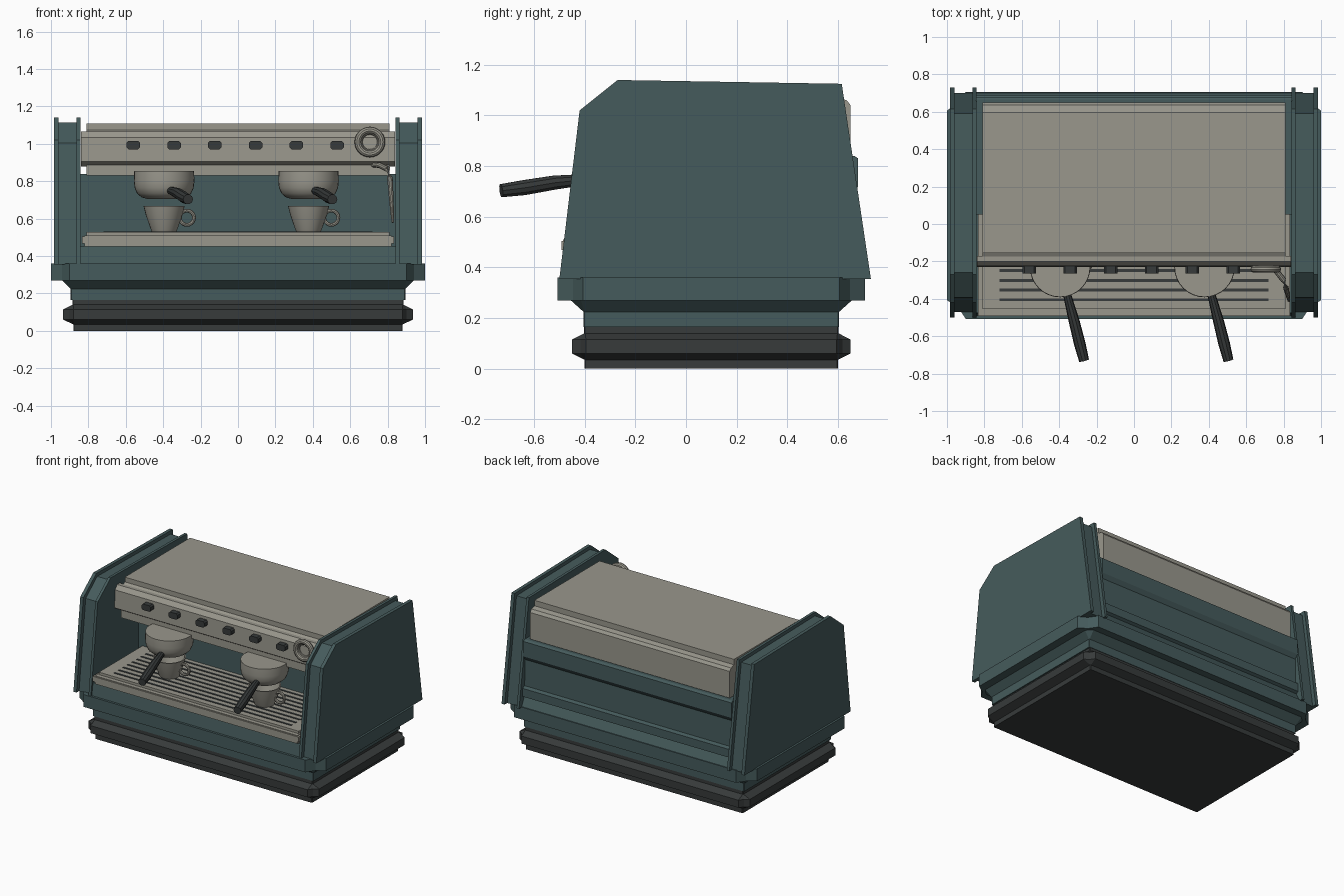
import bpy, bmesh, math
from mathutils import Vector

cube = bpy.data.objects.get("Cube")
if cube:
    bpy.data.objects.remove(cube, do_unlink=True)


def material(name, rgb):
    m = bpy.data.materials.new(name)
    m.use_nodes = True
    m.diffuse_color = (*rgb, 1)
    m.node_tree.nodes["Principled BSDF"].inputs["Base Color"].default_value = (*rgb, 1)
    return m


TEAL = material("dark teal", (0.06, 0.105, 0.107))
GREY = material("warm grey", (0.32, 0.31, 0.265))
BLACK = material("soft black", (0.038, 0.043, 0.043))


def finish(bm, name, mat, smooth=False):
    bmesh.ops.recalc_face_normals(bm, faces=bm.faces)
    mesh = bpy.data.meshes.new(name)
    bm.to_mesh(mesh)
    bm.free()
    ob = bpy.data.objects.new(name, mesh)
    bpy.context.collection.objects.link(ob)
    mesh.materials.append(mat)
    if smooth:
        bpy.ops.object.select_all(action='DESELECT')
        ob.select_set(True)
        bpy.context.view_layer.objects.active = ob
        bpy.ops.object.shade_smooth_by_angle(angle=math.radians(35))
    return ob


def loft(name, rings, mat, smooth=False, caps=True):
    """Skin a list of equal-length closed rings of points."""
    bm = bmesh.new()
    loops = [[bm.verts.new(p) for p in ring] for ring in rings]
    n = len(loops[0])
    for a, b in zip(loops, loops[1:]):
        for i in range(n):
            j = (i + 1) % n
            bm.faces.new((a[i], a[j], b[j], b[i]))
    if caps:
        bm.faces.new(loops[0])
        bm.faces.new(loops[-1])
    return finish(bm, name, mat, smooth)


def extrude_x(name, profile, x0, x1, mat):
    return loft(name, [[(x, y, z) for y, z in profile] for x in (x0, x1)], mat)


def box(name, lo, hi, mat):
    profile = [(lo[1], lo[2]), (hi[1], lo[2]), (hi[1], hi[2]), (lo[1], hi[2])]
    return extrude_x(name, profile, lo[0], hi[0], mat)


def lathe(name, profile, center, mat, sides=32):
    rings = [[(center[0] + r * math.cos(2 * math.pi * i / sides),
               center[1] + r * math.sin(2 * math.pi * i / sides), z)
              for i in range(sides)] for r, z in profile]
    return loft(name, rings, mat, True)


def tube(name, path, radii, mat, sides=10):
    pts = [Vector(p) for p in path]
    rings = []
    for i, p in enumerate(pts):
        d = (pts[min(i + 1, len(pts) - 1)] - pts[max(i - 1, 0)]).normalized()
        u = d.cross(Vector((0, 1, 0) if abs(d.z) > 0.8 else (0, 0, 1))).normalized()
        v = d.cross(u)
        angles = [2 * math.pi * k / sides for k in range(sides)]
        rings.append([p + radii[i] * (u * math.cos(a) + v * math.sin(a)) for a in angles])
    return loft(name, rings, mat, True)


def ring(name, center, major, minor, mat, segs=28, sides=10):
    """Torus facing the front."""
    rings = []
    for i in range(segs + 1):
        a = 2 * math.pi * i / segs
        rings.append([(center[0] + (major + minor * math.cos(b)) * math.cos(a),
                       center[1] + minor * math.sin(b),
                       center[2] + (major + minor * math.cos(b)) * math.sin(a))
                      for b in [2 * math.pi * k / sides for k in range(sides)]])
    return loft(name, rings, mat, True, caps=False)


def notched(z, x, y, c, inner):
    """Rectangle ring with cut corners; inner sets the depth of each cut."""
    corner = [(x - c, y), (x - inner, y - inner), (x, y - c)]
    quads = [(1, 1, False), (1, -1, True), (-1, -1, False), (-1, 1, True)]
    return [(sx * px, 0.1 + sy * py, z) for sx, sy, rev in quads
            for px, py in (corner[::-1] if rev else corner)]


# Stepped plinth and lower body
loft("plinth", [notched(*r) for r in [
    (0, 0.88, 0.5, 0.004, 0.002), (0.035, 0.88, 0.5, 0.004, 0.002),
    (0.06, 0.935, 0.55, 0.055, 0.033), (0.115, 0.935, 0.55, 0.055, 0.033),
    (0.14, 0.885, 0.502, 0.004, 0.002), (0.165, 0.885, 0.502, 0.004, 0.002)]], BLACK)
loft("lower_body", [notched(*r) for r in [
    (0.165, 0.895, 0.505, 0.004, 0.002), (0.225, 0.895, 0.505, 0.004, 0.002),
    (0.27, 0.94, 0.555, 0.04, 0.02)]], TEAL)
loft("body_skirt", [notched(z, 1.0, 0.607, 0.1, 0.06) for z in (0.27, 0.36)], TEAL)

# Main body with work bay
extrude_x("main_body", [
    (-0.49, 0.36), (-0.475, 0.45), (0.05, 0.45), (0.05, 0.84), (0.665, 0.84),
    (0.68, 0.83), (0.68, 0.72), (0.66, 0.69), (0.665, 0.5), (0.69, 0.49),
    (0.69, 0.43), (0.67, 0.42), (0.7, 0.36)], -0.845, 0.845, TEAL)

# Side panels: two rim plates around a recessed core
outline = [(-0.5, 0.355), (-0.42, 1.02), (-0.27, 1.14), (0.615, 1.125), (0.73, 0.355)]
core = [(-0.47, 0.355), (-0.393, 1.005), (-0.26, 1.115), (0.592, 1.1), (0.7, 0.355)]
for side, s in (("left", 1), ("right", -1)):
    extrude_x(side + "_outer_plate", outline, s * 0.96, s * 0.985, TEAL)
    extrude_x(side + "_inner_plate", outline, s * 0.843, s * 0.863, TEAL)
    extrude_x(side + "_panel_core", core, s * 0.863, s * 0.96, TEAL)

# Upper housing with control fascia
extrude_x("upper_housing", [
    (-0.2, 0.83), (-0.2, 1.05), (-0.155, 1.075), (-0.155, 1.11), (0.6, 1.11),
    (0.6, 1.07), (0.635, 1.06), (0.65, 1.04), (0.65, 0.845), (0.06, 0.845),
    (0.06, 0.83)], -0.81, 0.81, GREY)
extrude_x("control_fascia", [
    (-0.19, 0.88), (-0.23, 0.905), (-0.225, 1.035), (-0.2, 1.065), (-0.17, 1.065),
    (-0.17, 0.88)], -0.84, 0.84, GREY)

# Knobs
for i in range(6):
    x = -0.56 + i * 0.218
    shape = [(0.036, 0.012), (0.026, 0.022)]
    shape += [(-a, b) for a, b in shape[::-1]]
    shape += [(a, -b) for a, b in shape[::-1]]
    loft(f"knob_{i + 1}", [[(x + a, y, 0.993 + b) for a, b in shape]
                           for y in (-0.21, -0.265)], BLACK)

# Drip tray with slotted top
box("drip_tray", (-0.82, -0.485, 0.45), (0.82, 0.05, 0.51), GREY)
box("tray_band", (-0.835, -0.492, 0.468), (0.835, 0.05, 0.505), GREY)
box("tray_grid", (-0.81, -0.455, 0.51), (0.81, 0.05, 0.528), GREY)
for i in range(9):
    y = -0.405 + i * 0.052
    box(f"tray_slot_{i + 1}", (-0.72, y - 0.008, 0.526), (0.72, y + 0.008, 0.531), BLACK)

# Brew groups with handles and cups
for side, x in (("right", -0.395), ("left", 0.377)):
    lathe(side + "_group_head", [
        (0.16, 0.855), (0.162, 0.8), (0.158, 0.765), (0.145, 0.735),
        (0.122, 0.715), (0.09, 0.705)], (x, -0.23), GREY)
    tube(side + "_group_handle", [
        (x + 0.03, -0.35, 0.752), (x + 0.075, -0.52, 0.735), (x + 0.105, -0.64, 0.715),
        (x + 0.128, -0.73, 0.703)], [0.02, 0.029, 0.031, 0.027], BLACK)
    lathe(side + "_cup", [
        (0.066, 0.531), (0.072, 0.545), (0.098, 0.62), (0.11, 0.668),
        (0.102, 0.668), (0.09, 0.62), (0.06, 0.55)], (x, -0.23), GREY)
    ring(side + "_cup_handle", (x + 0.122, -0.23, 0.605), 0.038, 0.01, GREY, 20, 8)

# Steam valve wheel and wand
ring("steam_wheel", (0.705, -0.242, 1.01), 0.064, 0.018, GREY)
ring("steam_wheel_hub", (0.705, -0.236, 1.01), 0.047, 0.008, GREY)
tube("steam_wand", [
    (0.72, -0.19, 0.89), (0.76, -0.25, 0.885), (0.8, -0.3, 0.865), (0.812, -0.34, 0.82),
    (0.82, -0.375, 0.7), (0.828, -0.41, 0.58)], [0.015, 0.015, 0.016, 0.015, 0.012, 0.007], GREY)
